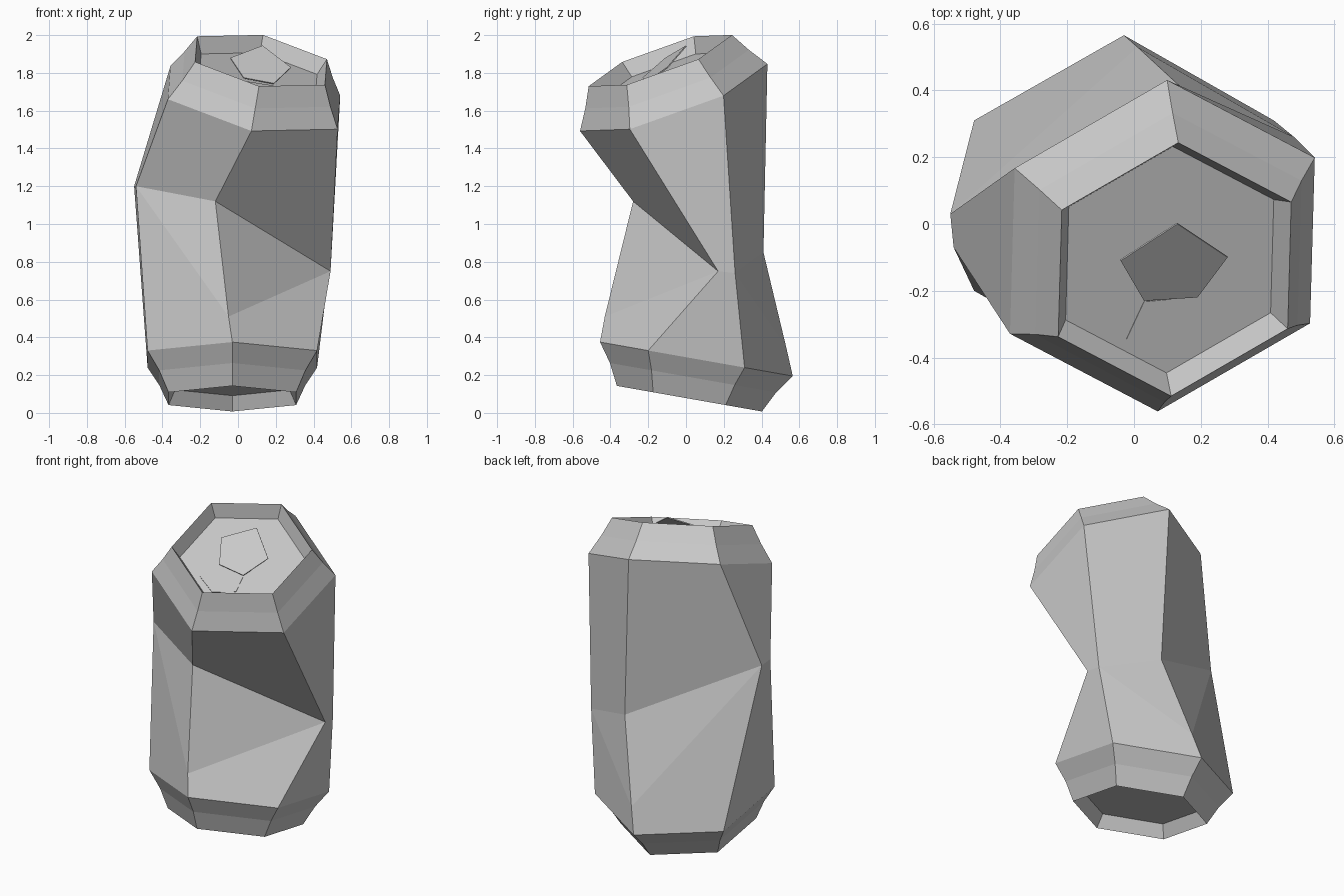
import bpy, bmesh
from math import radians, cos, sin
from mathutils import Vector, Euler, Matrix

default = bpy.data.objects.get("Cube")
if default:
    bpy.data.objects.remove(default, do_unlink=True)

metal = bpy.data.materials.new("bare_metal_grey")
metal.use_nodes = True
GREY = (0.58, 0.58, 0.58, 1)
metal.diffuse_color = GREY
metal.node_tree.nodes["Principled BSDF"].inputs["Base Color"].default_value = GREY


def frame(centre, angles):
    """Tilted coordinate frame for one end of the can."""
    turn = Euler([radians(a) for a in angles]).to_matrix().to_4x4()
    return Matrix.Translation(centre) @ turn


def finish(name, bm):
    mesh = bpy.data.meshes.new(name)
    bm.to_mesh(mesh)
    bm.free()
    mesh.materials.append(metal)
    obj = bpy.data.objects.new(name, mesh)
    bpy.context.collection.objects.link(obj)
    return obj


def add_plate(name, points, thickness, inset=0):
    """Thin flat plate, optionally with an inset panel."""
    bm = bmesh.new()
    face = bm.faces.new([bm.verts.new(p) for p in points])
    if inset:
        bmesh.ops.inset_region(bm, faces=[face], thickness=inset, depth=0)
    obj = finish(name, bm)
    solid = obj.modifiers.new("thickness", "SOLIDIFY")
    solid.thickness = thickness
    return obj


bottom = frame((-0.03, 0.055, 0.285), (-10, 0, 0))
top = frame((0.085, -0.065, 1.67), (20, 10, 2))
SIDES = 6
can = bmesh.new()


def hex_ring(matrix, radius, height):
    ring = []
    for i in range(SIDES):
        a = radians(210 + 60 * i)
        ring.append(can.verts.new(matrix @ Vector((radius * cos(a), radius * sin(a), height))))
    return ring


def bridge(rings):
    for low, high in zip(rings, rings[1:]):
        for i in range(SIDES):
            j = (i + 1) % SIDES
            can.faces.new((low[i], low[j], high[j], high[i]))


# Recessed base and lower shoulder, radius and height along the tilted axis
base = [hex_ring(bottom, r, h) for r, h in
        ((0.35, -0.135), (0.39, -0.213), (0.447, -0.1), (0.518, 0))]
bridge(base)
can.faces.new(base[0][::-1])

# Upper shoulder, rim and recessed lid
crown = [hex_ring(top, r, h) for r, h in
         ((0.527, 0), (0.46, 0.105), (0.403, 0.211), (0.36, 0.125))]
bridge(crown)
can.faces.new(crown[-1])

# Crushed waist: one displaced corner per side
waist = [can.verts.new(p) for p in (
    (-0.54, -0.07, 1.20), (-0.12, -0.28, 1.12), (0.49, 0.17, 0.75),
    (0.48, 0.26, 0.74), (0.14, 0.41, 0.85), (-0.55, 0.03, 1.20))]
bridge([waist, crown[0]])

# Lower wall with a fold point on the front and back edges
folds = {1: can.verts.new((-0.05, -0.43, 0.51)),
         4: can.verts.new((0.01, 0.53, 0.35))}
foot = base[-1]
for i in range(SIDES):
    j = (i + 1) % SIDES
    left, right = folds.get(i, waist[i]), folds.get(j, waist[j])
    can.faces.new((foot[i], foot[j], right, left))
    if i in folds:
        can.faces.new((left, right, waist[i]))
    if j in folds:
        can.faces.new((left, right, waist[j]))

bmesh.ops.recalc_face_normals(can, faces=can.faces)
finish("crushed_can", can)

# Lifted pull tab
add_plate("pull_tab", (
    (0.13, 0.0, 1.945), (-0.04, -0.11, 1.88), (0.03, -0.23, 1.775),
    (0.19, -0.22, 1.745), (0.28, -0.10, 1.83)), 0.006, inset=0.04)

# Scored mouth panel on the lid
mouth = ((0.085, -0.12), (-0.075, -0.13), (-0.125, -0.247), (0, -0.31), (0.115, -0.237))
add_plate("mouth_panel", [top @ Vector((x, y, 0.128)) for x, y in mouth], 0.004)
